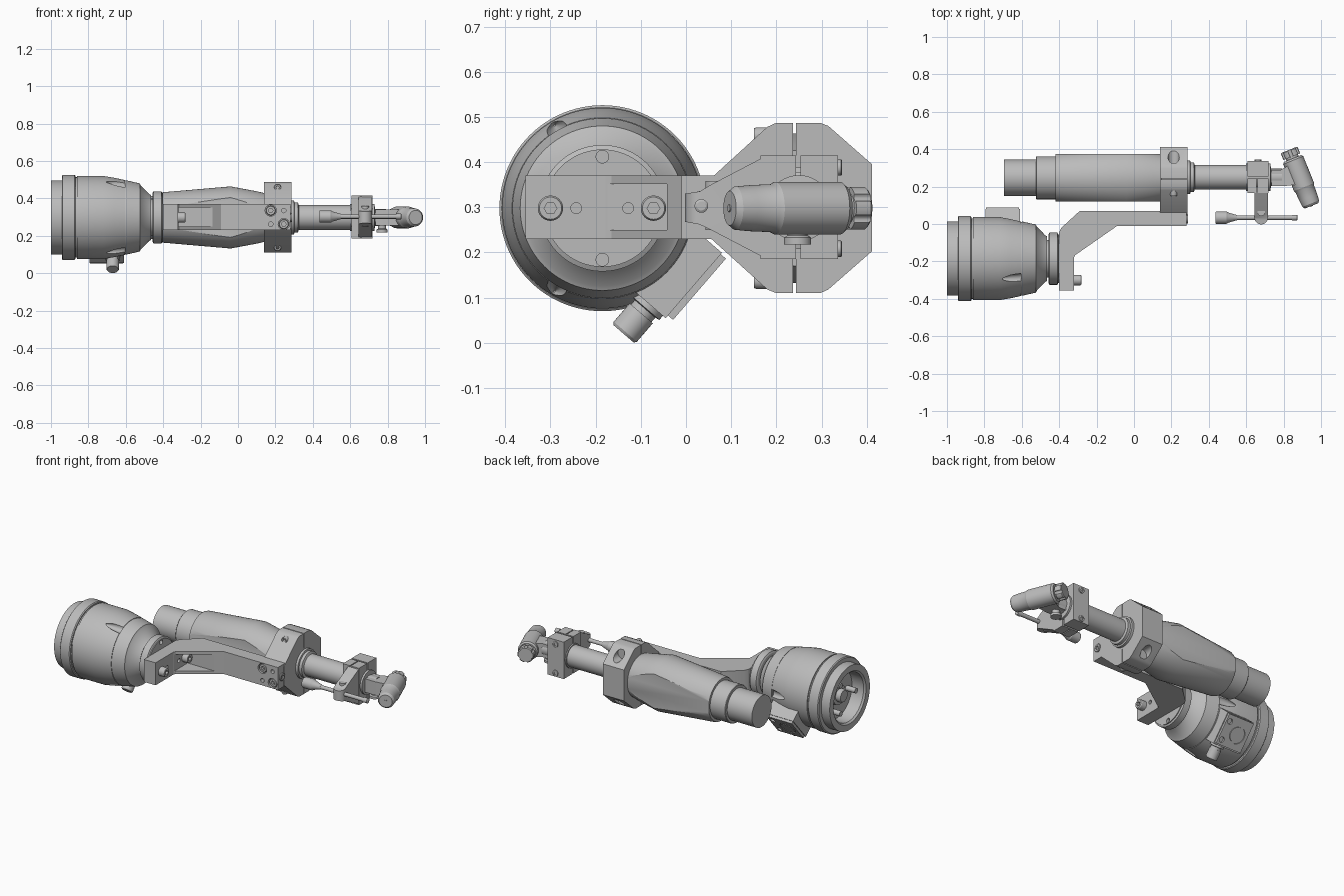
import bpy, bmesh, math
from mathutils import Vector, Matrix

cube = bpy.data.objects.get("Cube")
if cube:
    bpy.data.objects.remove(cube, do_unlink=True)

GREY = (0.5, 0.5, 0.5, 1)
metal = bpy.data.materials.new("machined_grey")
metal.use_nodes = True
metal.diffuse_color = GREY
metal.node_tree.nodes["Principled BSDF"].inputs["Base Color"].default_value = GREY


def finish(name, bm):
    bmesh.ops.remove_doubles(bm, verts=bm.verts, dist=1e-5)
    bmesh.ops.recalc_face_normals(bm, faces=bm.faces)
    mesh = bpy.data.meshes.new(name)
    bm.to_mesh(mesh)
    bm.free()
    mesh.materials.append(metal)
    ob = bpy.data.objects.new(name, mesh)
    bpy.context.collection.objects.link(ob)
    return ob


def lathe(name, profile, origin=(0, 0, 0), axis=(1, 0, 0), sides=64):
    """Revolve (distance along axis, radius) points, closing both ends."""
    bm = bmesh.new()
    pts = [(profile[0][0], 0)] + list(profile) + [(profile[-1][0], 0)]
    vs = [bm.verts.new((r, 0, h)) for h, r in pts]
    edges = [bm.edges.new(p) for p in zip(vs, vs[1:])]
    bmesh.ops.spin(bm, geom=vs + edges, axis=(0, 0, 1), cent=(0, 0, 0),
                   angle=math.tau, steps=sides, use_duplicate=False)
    turn = Vector(axis).to_track_quat('Z', 'Y').to_matrix().to_4x4()
    bm.transform(Matrix.Translation(origin) @ turn)
    return finish(name, bm)


def rod(name, start, end, r, sides=24):
    d = Vector(end) - Vector(start)
    return lathe(name, [(0, r), (d.length, r)], start, d, sides)


def prism(name, pts, lo, hi, axis='z'):
    """Extrude an outline: (x, y) points along z or (y, z) points along x."""
    bm = bmesh.new()
    place = (lambda p, h: (p[0], p[1], h)) if axis == 'z' else (lambda p, h: (h, p[0], p[1]))
    face = bm.faces.new([bm.verts.new(place(p, lo)) for p in pts])
    top = bmesh.ops.extrude_face_region(bm, geom=[face])['geom']
    move = Vector(place((0, 0), hi - lo))
    bmesh.ops.translate(bm, verts=[v for v in top if isinstance(v, bmesh.types.BMVert)], vec=move)
    return finish(name, bm)


def box(name, x, y, z):
    return prism(name, [(x[0], y[0]), (x[1], y[0]), (x[1], y[1]), (x[0], y[1])], *z)


def boolean(ob, cutter, op='DIFFERENCE'):
    mod = ob.modifiers.new("cut", 'BOOLEAN')
    mod.operation, mod.object, mod.solver = op, cutter, 'EXACT'
    bpy.context.view_layer.objects.active = ob
    bpy.ops.object.modifier_apply(modifier=mod.name)
    bpy.data.objects.remove(cutter, do_unlink=True)


def screw(name, base, axis, r, h):
    """Cap screw with a hexagonal socket."""
    d = Vector(axis).normalized()
    head = lathe(name, [(0, r), (h * .85, r), (h, r * .88)], base, d, 32)
    tip = Vector(base) + d * h
    boolean(head, rod("socket", tip - d * h * .6, tip + d * .01, r * .5, 6))


# Round coupling with a hollow rear and a stepped, tapering housing
CY, CZ = -.185, .298
coupling = lathe("coupling_body", [
    (-.91, .15), (-.99, .15), (-1, .16), (-1, .198), (-.942, .198), (-.942, .222), (-.937, .228),
    (-.875, .228), (-.87, .223), (-.87, .215), (-.86, .215), (-.86, .222), (-.72, .222),
    (-.66, .212), (-.605, .2), (-.605, .197), (-.60, .197), (-.60, .199), (-.525, .182),
    (-.52, .172), (-.475, .125), (-.465, .12), (-.465, .1), (-.44, .1)], (0, CY, CZ), sides=96)
for k in range(3):
    a = math.tau * k / 3
    r = .212
    spot = (0, CY + r * math.cos(a), CZ + r * math.sin(a))
    boolean(coupling, lathe("gouge", [(-.72, .002), (-.66, .02), (-.605, .027)], spot, sides=32))
    a += math.pi / 3
    y, z = CY + .1 * math.cos(a), CZ + .1 * math.sin(a)
    rod("locating_pin", (-.975, y, z), (-.9, y, z), .016)
lathe("coupling_hub", [(-.96, .035), (-.95, .04), (-.93, .04), (-.93, .06), (-.9, .06)], (0, CY, CZ))
flange = lathe("mount_flange", [(-.457, .13), (-.452, .14), (-.41, .14), (-.405, .13), (-.4, .13)], (0, CY, CZ))
for s in (-1, 1):
    boolean(flange, rod("hole", (-.42, CY, CZ + s * .114), (-.39, CY, CZ + s * .114), .014))

# Sensor housing tilted around the coupling, built on its radial axes
n = Vector((0, .757, -.653))
t = Vector((0, .653, .757))
centre = Vector((0, CY, CZ))
frame = Matrix.Translation(centre) @ Matrix((Vector((1, 0, 0)), t, -n)).transposed().to_4x4()
housing = box("sensor_housing", (-.795, -.61), (-.093, .098), (-.265, -.15))
cover = box("sensor_cover", (-.79, -.615), (-.085, .094), (-.28, -.264))
for ob in (housing, cover):
    ob.data.transform(frame)
face = centre + n * .28
dial = face + Vector((-.72, 0, 0))
boolean(cover, lathe("ring", [(-.006, .05), (.01, .05)], dial, n))
rod("sensor_button", dial - n * .02, dial, .045, 40)
for s in (-1, 1):
    p = face + Vector((-.64, 0, 0)) + t * s * .055
    boolean(cover, rod("hole", p - n * .012, p + n * .01, .016))
plug = centre + n * .217 + Vector((-.67, 0, 0))
lathe("cable_connector", [(.08, .04), (.105, .04), (.107, .03), (.12, .03), (.12, .034),
                          (.174, .034), (.18, .03)], plug, -t, 32)

# Offset bracket with a pocket in its diagonal web
bracket = prism("offset_bracket", [
    (-.4, -.355), (-.32, -.355), (-.32, -.178), (-.313, -.165), (-.295, -.153), (-.09, -.01),
    (.282, -.01), (.282, .07), (-.29, .07), (-.388, -.02), (-.4, -.045)], .23, .37)
boolean(bracket, box("pocket", (-.318, -.05), (-.2, -.042), (.25, .352)))
for y in (-.243, -.128):
    boolean(bracket, rod("hole", (-.35, y, CZ), (-.3, y, CZ), .012))
for y in (-.3, -.072):
    screw("flange_screw", (-.322, y, CZ), (1, 0, 0), .028, .04)
for x, z in ((.175, .335), (.245, .262)):
    boolean(bracket, rod("hole", (x, -.02, z), (x, .02, z), .03))
    screw("bracket_screw", (x, .022, z), (0, -1, 0), .026, .028)
    boolean(bracket, rod("hole", (x, -.02, .597 - z), (x, .02, .597 - z), .012))
screw("end_screw", (.275, .028, CZ), (1, 0, 0), .024, .015)

# Long barrel: a humped round body with flat sides and a stepped rear
BY = .247
barrel = lathe("barrel_grip", [(-.42, .13), (-.41, .134), (-.04, .166), (.1, .14), (.15, .128)],
               (0, BY, CZ), sides=96)
boolean(barrel, box("side_flats", (-.6, .3), (BY - .127, BY + .127), (0, .6)), 'INTERSECT')
lathe("barrel_rear", [(-.695, .097), (-.525, .097), (-.525, .112), (-.522, .115), (-.41, .115)], (0, BY, CZ))

# Split eight-sided clamp block
block = prism("clamp_block", [
    (.045, .355), (.18, .478), (.2, .487), (.297, .487), (.315, .48), (.412, .395),
    (.412, .203), (.315, .118), (.297, .11), (.2, .11), (.18, .118), (.045, .24)], .14, .285, 'x')
for s in (-1, 1):
    z = CZ + s * .16
    boolean(block, box("split", (.1, .3), (.237, .243), sorted((CZ + s * .1, CZ + s * .25))))
    boolean(block, rod("hole", (.212, .325, CZ + s * .145), (.212, .45, CZ + s * .145), .03, 32))
    screw("clamp_screw", (.212, .2, z), (0, -1, 0), .019, .05)

# Front tube with its collar
lathe("front_tube", [(.28, .09), (.3, .09), (.302, .08), (.32, .08), (.325, .066), (.6, .066),
                     (.6, .073), (.73, .073), (.732, .046), (.79, .046)], (0, BY + .003, CZ))

# Small front clamp with a tapered arm
clamp = box("front_clamp", (.607, .718), (.165, .337), (.185, .415))
for s in (-1, 1):
    boolean(clamp, box("split", (.59, .74), (.243, .253), sorted((CZ + s * .06, CZ + s * .15))))
    boolean(clamp, box("cross_slot", (.655, .661), (.1, .24), sorted((CZ + s * .05, CZ + s * .15))))
    screw("front_clamp_screw", (.663, .335, CZ + s * .09), (0, 1, 0), .018, .01)
arm = prism("tool_arm", [(.17, .41), (.055, .35), (.03, .335), (-.003, .33), (-.003, .268),
                         (.03, .262), (.055, .25), (.17, .19)], .643, .716, 'x')
outline = [(.68 + .036 * math.cos(a), .034 + .036 * math.sin(a))
           for a in (math.pi + math.pi * i / 16 for i in range(17))]
boolean(arm, prism("round_end", outline + [(.716, .2), (.644, .2)], .1, .5), 'INTERSECT')
rod("arm_pin", (.68, .063, .25), (.68, .063, .358), .02)

# Thin probe held by the arm
lathe("probe", [(.435, .03), (.44, .033), (.495, .033), (.505, .027), (.55, .014), (.55, .012),
                (.845, .012), (.845, .015), (.872, .015), (.875, .01)], (0, .034, .303), sides=32)

# Angled head: elbow, nozzle and fluted knob
prism("head_elbow", [(.735, .202), (.8, .202), (.9, .215), (.875, .3), (.83, .315),
                     (.785, .29), (.735, .29)], CZ - .042, CZ + .042)
d = Vector((.374, -.927, 0))
top = Vector((.842, .364, CZ))
lathe("nozzle", [(.015, .05), (.025, .058), (.18, .058), (.19, .053), (.24, .051), (.275, .048),
                 (.288, .038)], top, d, 48)
rod("nozzle_tip", top + d * .285, top + d * .291, .008, 16)
knob = lathe("adjusting_knob", [(-.035, .043), (-.03, .048), (.005, .048), (.005, .035), (.03, .035)], top, d, 48)
side = Vector((.927, .374, 0))
for k in range(6):
    a = math.tau * (k + .5) / 6
    p = top + (side * math.cos(a) + Vector((0, 0, math.sin(a)))) * .05
    boolean(knob, rod("flute", p - d * .06, p + d * .008, .01, 16))
lathe("lock_knob", [(0, .03), (.015, .03), (.02, .022), (.04, .022)], (.77, BY, .218), (0, 0, 1), 24)

# Smooth the round surfaces, keeping crisp machined edges
for ob in bpy.context.scene.objects:
    ob.select_set(ob.type == 'MESH' and metal.name in ob.data.materials)
bpy.context.view_layer.objects.active = coupling
bpy.ops.object.shade_smooth_by_angle(angle=math.radians(25))
